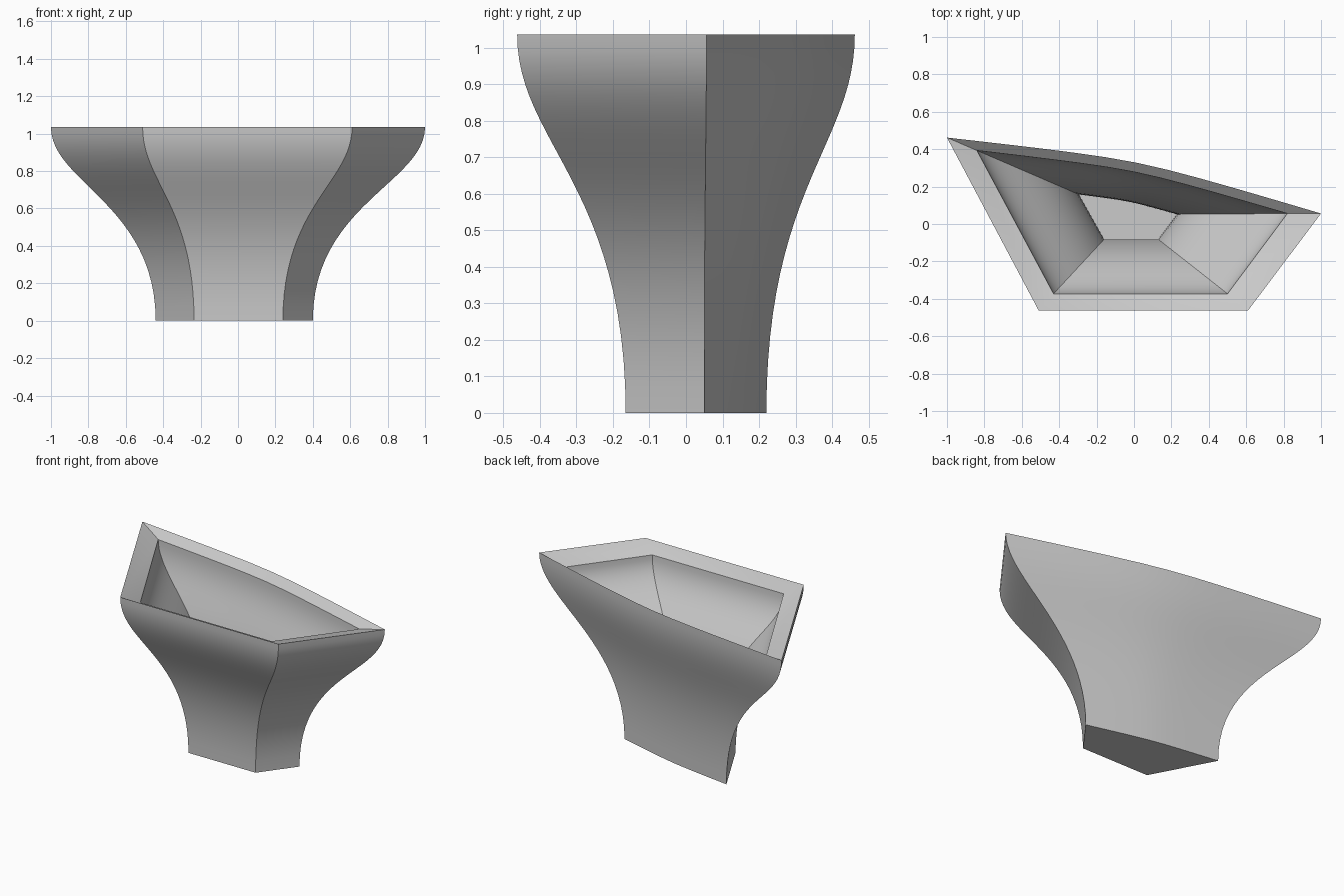
import bpy, bmesh
from math import radians, sqrt
from mathutils import Vector

cube = bpy.data.objects.get("Cube")
if cube:
    bpy.data.objects.remove(cube, do_unlink=True)

LEVELS = 24      # rings from foot to rim
BACK_STEPS = 12  # segments along the bowed back wall


def outline(corners, bow):
    """Four-sided outline whose back side bows gently outward."""
    back_r, back_l, front_l, front_r = [Vector(c) for c in corners]
    out = Vector((back_r.y - back_l.y, back_l.x - back_r.x)).normalized()
    e = 0.3
    top = sqrt(1 + e * e)
    pts = []
    for i in range(BACK_STEPS + 1):
        s = i / BACK_STEPS
        hat = (top - sqrt((2 * s - 1) ** 2 + e * e)) / (top - e)
        pts.append(back_r.lerp(back_l, s) + out * bow * hat)
    return pts + [front_l, front_r]


def flare(u, z0, z1, z2, z3):
    """S-shaped profile: how far open the wall is, and at what height."""
    v = 1 - u
    spread = 3 * v * u * u + u ** 3
    z = v ** 3 * z0 + 3 * v * v * u * z1 + 3 * v * u * u * z2 + u ** 3 * z3
    return spread, z


def wall(bm, low, high, heights):
    rings = []
    for i in range(LEVELS + 1):
        t, z = flare(i / LEVELS, *heights)
        rings.append([bm.verts.new((*a.lerp(b, t), z)) for a, b in zip(low, high)])
    for a, b in zip(rings, rings[1:]):
        bridge(bm, a, b)
    bm.faces.new(rings[0])
    return rings[-1]


def bridge(bm, a, b):
    n = len(a)
    for i in range(n):
        j = (i + 1) % n
        bm.faces.new((a[i], a[j], b[j], b[i]))


bm = bmesh.new()
# Outer shell with foot
outer = wall(bm,
             outline([(-.44, .22), (.4, .05), (.24, -.165), (-.235, -.165)], .02),
             outline([(-1, .462), (1, .056), (.61, -.462), (-.51, -.462)], .07),
             (0, .62, .74, 1.035))
# Inner hollow with floor
inner = wall(bm,
             outline([(-.295, .158), (.23, .052), (.13, -.082), (-.16, -.082)], .015),
             outline([(-.84, .393), (.82, .056), (.5, -.373), (-.43, -.373)], .055),
             (.09, .7, .74, .99))
# Rim sloping into the hollow
bridge(bm, outer, inner)
bmesh.ops.recalc_face_normals(bm, faces=bm.faces)

mesh = bpy.data.meshes.new("flared_planter")
bm.to_mesh(mesh)
bm.free()
planter = bpy.data.objects.new("flared_planter", mesh)
bpy.context.collection.objects.link(planter)

grey = bpy.data.materials.new("light_grey")
grey.use_nodes = True
color = (.6, .6, .6, 1)
grey.diffuse_color = color
grey.node_tree.nodes["Principled BSDF"].inputs["Base Color"].default_value = color
mesh.materials.append(grey)

bpy.context.view_layer.objects.active = planter
planter.select_set(True)
bpy.ops.object.shade_smooth_by_angle(angle=radians(30))
